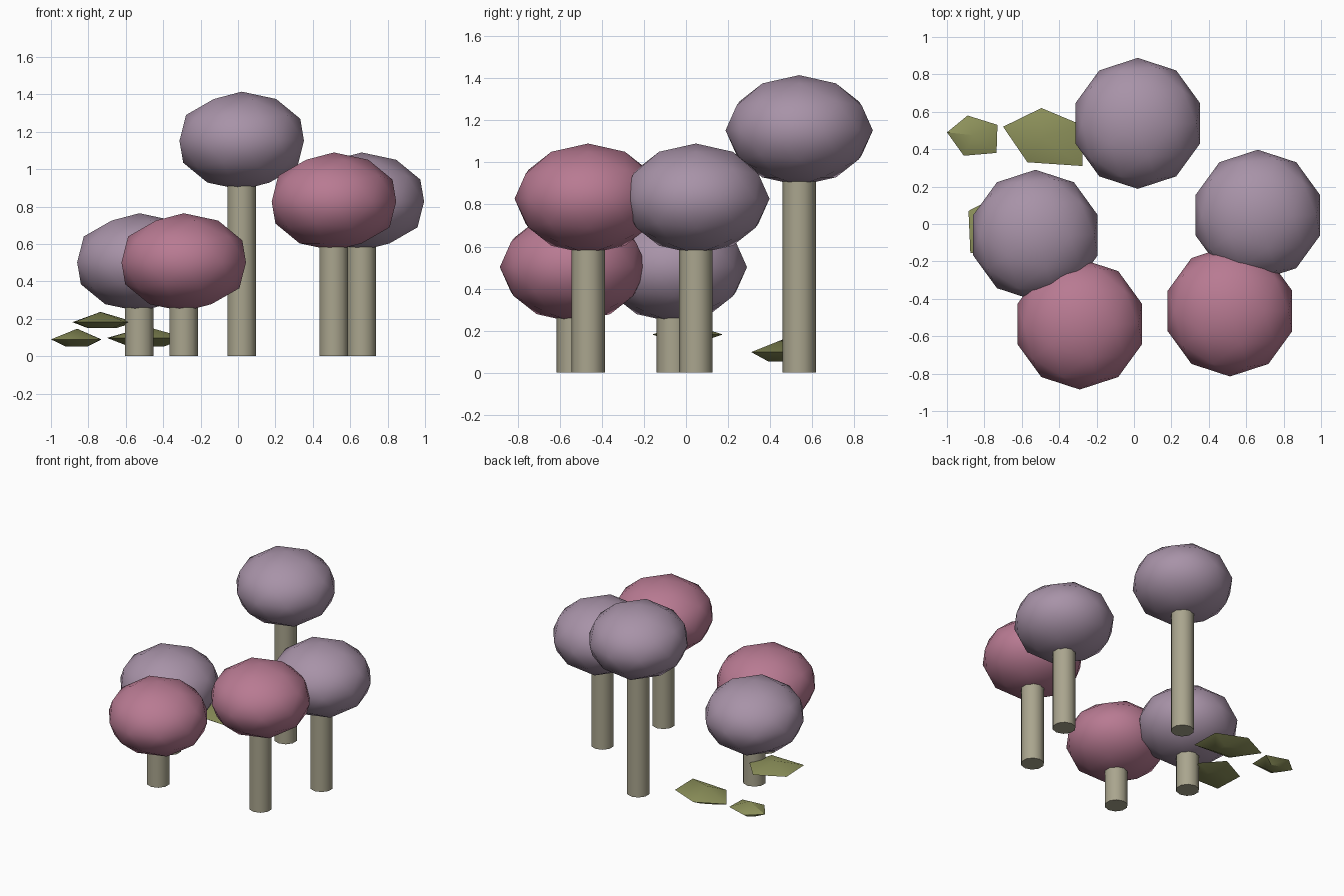
import bpy
import bmesh
import math

cube = bpy.data.objects.get("Cube")
if cube:
    bpy.data.objects.remove(cube, do_unlink=True)


def material(name, rgb):
    mat = bpy.data.materials.new(name)
    mat.use_nodes = True
    mat.diffuse_color = (*rgb, 1)
    mat.node_tree.nodes["Principled BSDF"].inputs["Base Color"].default_value = (*rgb, 1)
    return mat


mauve = material("mauve", (0.39, 0.29, 0.39))
pink = material("pink", (0.48, 0.195, 0.288))
bark = material("pale_bark", (0.40, 0.376, 0.27))
olive = material("olive_leaf", (0.262, 0.279, 0.102))


def finish(obj, name, mat, angle):
    """Name, colour and smooth a part."""
    obj.name = name
    obj.data.materials.append(mat)
    bpy.ops.object.select_all(action="DESELECT")
    obj.select_set(True)
    bpy.context.view_layer.objects.active = obj
    bpy.ops.object.shade_smooth_by_angle(angle=math.radians(angle))


CROWN_RADIUS = 0.35
CROWN_HALF_HEIGHT = 0.2625
TRUNK_RADIUS = 0.08


def tree(name, x, y, z, mat):
    # Squashed faceted crown
    bpy.ops.mesh.primitive_ico_sphere_add(subdivisions=2, radius=1, location=(x, y, z))
    crown = bpy.context.object
    crown.scale = (CROWN_RADIUS, CROWN_RADIUS, CROWN_HALF_HEIGHT)
    finish(crown, name + "_crown", mat, 50)
    # Straight trunk, tucked into the crown
    height = z - CROWN_HALF_HEIGHT + 0.06
    bpy.ops.mesh.primitive_cylinder_add(vertices=10, radius=TRUNK_RADIUS,
                                        depth=height, location=(x, y, height / 2))
    finish(bpy.context.object, name + "_trunk", bark, 40)


def leaf(name, outline, rim_z, peak, base_z):
    # Five-sided rim, a peak above and a smaller flat base below
    bm = bmesh.new()
    cx, cy, _ = peak
    top = bm.verts.new(peak)
    rim = [bm.verts.new((x, y, rim_z)) for x, y in outline]
    base = [bm.verts.new((cx + (x - cx) * 0.45, cy + (y - cy) * 0.45, base_z))
            for x, y in outline]
    for i in range(len(rim)):
        j = (i + 1) % len(rim)
        bm.faces.new((top, rim[i], rim[j]))
        bm.faces.new((rim[i], base[i], base[j], rim[j]))
    bm.faces.new(base)
    bmesh.ops.recalc_face_normals(bm, faces=bm.faces)
    mesh = bpy.data.meshes.new(name)
    bm.to_mesh(mesh)
    bm.free()
    obj = bpy.data.objects.new(name, mesh)
    bpy.context.collection.objects.link(obj)
    finish(obj, name, olive, 36)


# Trees
tree("tall_tree", 0.02, 0.538, 1.152, mauve)
tree("left_back_tree", 0.662, 0.047, 0.827, mauve)
tree("left_front_tree", 0.513, -0.465, 0.827, pink)
tree("right_back_tree", -0.527, -0.06, 0.502, mauve)
tree("right_front_tree", -0.29, -0.535, 0.502, pink)

# Leaves
leaf("small_leaf", [(-1, 0.49), (-0.89, 0.58), (-0.73, 0.53), (-0.735, 0.38), (-0.91, 0.365)],
     0.09, (-0.86, 0.475, 0.147), 0.053)
leaf("large_leaf", [(-0.7, 0.52), (-0.495, 0.62), (-0.28, 0.53), (-0.275, 0.31), (-0.57, 0.33)],
     0.098, (-0.49, 0.46, 0.158), 0.053)
leaf("high_leaf", [(-0.885, 0.07), (-0.68, 0.175), (-0.55, 0.03), (-0.6, -0.16), (-0.875, -0.155)],
     0.182, (-0.735, 0, 0.237), 0.15)
